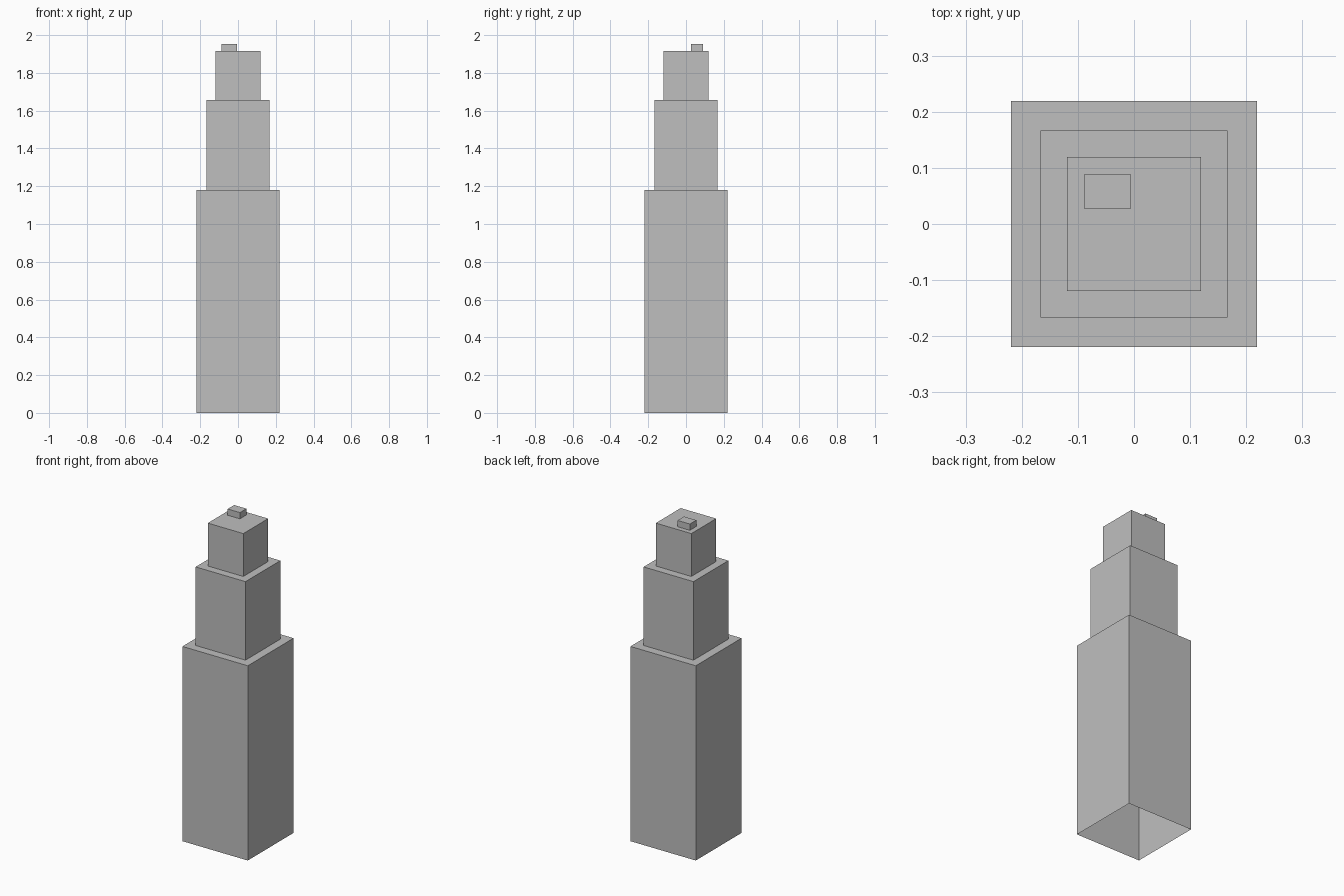
import bpy
import bmesh

cube = bpy.data.objects.get("Cube")
if cube:
    bpy.data.objects.remove(cube, do_unlink=True)

# Single concrete grey for the whole tower
concrete = bpy.data.materials.new("concrete_grey")
concrete.use_nodes = True
grey = (0.52, 0.52, 0.52, 1)
concrete.diffuse_color = grey
concrete.node_tree.nodes["Principled BSDF"].inputs["Base Color"].default_value = grey


def add_block(name, center, size, base, top):
    """Flat-shaded block with walls and roof, open underneath."""
    bm = bmesh.new()
    bmesh.ops.create_cube(bm, size=1)
    for v in bm.verts:
        v.co.x = center[0] + v.co.x * size[0]
        v.co.y = center[1] + v.co.y * size[1]
        v.co.z = top if v.co.z > 0 else base
    bm.normal_update()
    floor = [f for f in bm.faces if f.normal.z < -0.5]
    bmesh.ops.delete(bm, geom=floor, context='FACES_ONLY')
    mesh = bpy.data.meshes.new(name)
    bm.to_mesh(mesh)
    bm.free()
    mesh.materials.append(concrete)
    obj = bpy.data.objects.new(name, mesh)
    bpy.context.collection.objects.link(obj)


# Stepped tower tiers: name, width, roof height
base = 0
for name, width, top in (("lower_tier", 0.438, 1.18),
                         ("middle_tier", 0.334, 1.656),
                         ("upper_tier", 0.238, 1.916)):
    add_block(name, (0, 0), (width, width), base, top)
    base = top

# Small rooftop hut, towards the back right corner
add_block("rooftop_hut", (-0.047, 0.058), (0.082, 0.062), base, 1.954)
